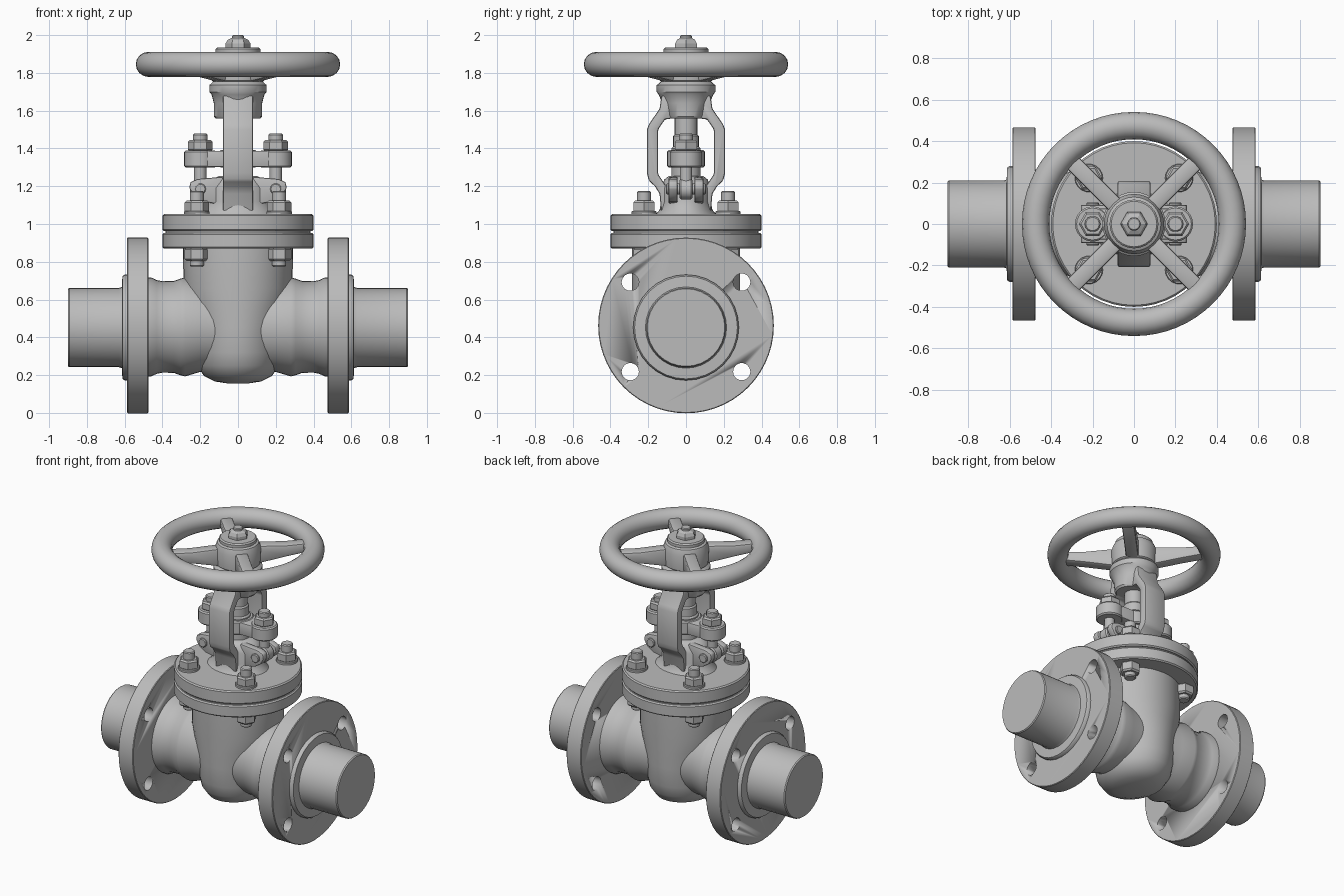
import bpy, bmesh
from math import cos, sin, pi, radians
from mathutils import Matrix, Vector

old = bpy.data.objects.get("Cube")
if old:
    bpy.data.objects.remove(old, do_unlink=True)

steel = bpy.data.materials.new("cast_grey")
steel.use_nodes = True
GREY = (0.5, 0.5, 0.5, 1)
steel.diffuse_color = GREY
steel.node_tree.nodes["Principled BSDF"].inputs["Base Color"].default_value = GREY

AXIS_Z = 0.455
SIDES = (-1, 1)
ALONG_X = Matrix(((0, 0, 1), (1, 0, 0), (0, 1, 0))).to_4x4()
ALONG_Y = Matrix(((1, 0, 0), (0, 0, 1), (0, -1, 0))).to_4x4()


def finish(name, bm, matrix=None, angle=35, bevel=0):
    """Turn a bmesh into a shaded object."""
    if matrix:
        bm.transform(matrix)
    bmesh.ops.recalc_face_normals(bm, faces=bm.faces)
    mesh = bpy.data.meshes.new(name)
    bm.to_mesh(mesh)
    bm.free()
    mesh.materials.append(steel)
    ob = bpy.data.objects.new(name, mesh)
    bpy.context.collection.objects.link(ob)
    bpy.ops.object.select_all(action='DESELECT')
    ob.select_set(True)
    bpy.context.view_layer.objects.active = ob
    if bevel:
        mod = ob.modifiers.new("soft_edges", 'BEVEL')
        mod.width, mod.segments = bevel, 2
        bpy.ops.object.modifier_apply(modifier=mod.name)
    bpy.ops.object.shade_smooth_by_angle(angle=radians(angle))
    return ob


def loft(name, rings, n=40, matrix=None, at=(0, 0, 0), turn=0, **kw):
    """Stack elliptical rings (rx, ry, h) and cap both ends; (r, h) is round."""
    bm = bmesh.new()
    loops = []
    for ring in rings:
        rx, ry, h = ring if len(ring) == 3 else (ring[0], ring[0], ring[1])
        loops.append([bm.verts.new((rx * cos(turn + 2 * pi * i / n),
                                    ry * sin(turn + 2 * pi * i / n), h)) for i in range(n)])
    for a, b in zip(loops, loops[1:]):
        for i in range(n):
            j = (i + 1) % n
            bm.faces.new((a[i], a[j], b[j], b[i]))
    bm.faces.new(loops[0])
    bm.faces.new(loops[-1])
    return finish(name, bm, Matrix.Translation(at) @ (matrix or Matrix()), **kw)


def prism(name, outline, half, matrix=None, **kw):
    """Extrude an outline drawn in (y, z) to +-half along x."""
    bm = bmesh.new()
    face = bm.faces.new([bm.verts.new((-half, y, z)) for y, z in outline])
    new = bmesh.ops.extrude_face_region(bm, geom=[face])["geom"]
    bmesh.ops.translate(bm, vec=(2 * half, 0, 0),
                        verts=[v for v in new if isinstance(v, bmesh.types.BMVert)])
    return finish(name, bm, matrix, **kw)


def disc(r, low, high, edge=0.008):
    """Profile of a round plate with slightly softened rims."""
    return [(r - edge, low), (r, low + edge), (r, high - edge), (r - edge, high)]


def nut(name, r, x, y, low, high, stud_low, stud_high):
    """Hexagon nut with a protruding stud."""
    loft(name + "_nut", disc(r, low, high, 0.01), n=6, at=(x, y, 0), angle=20)
    loft(name + "_stud", disc(r * 0.58, stud_low, stud_high, 0.006), n=14, at=(x, y, 0))


# Valve body, with the pipe run crossing it
loft("valve_body", [(0.05, 0.06, 0.155), (0.12, 0.14, 0.166), (0.18, 0.21, 0.195),
                    (0.215, 0.25, 0.25), (0.225, 0.27, 0.32), (0.235, 0.28, 0.45),
                    (0.265, 0.28, 0.56), (0.288, 0.285, 0.66), (0.292, 0.285, 0.88)], angle=50)
run = [(0.262, 0.485), (0.262, 0.46), (0.248, 0.43), (0.242, 0.4), (0.243, 0.34),
       (0.256, 0.305), (0.262, 0.28), (0.238, 0.2)]
loft("pipe_run", [(r, -x) for r, x in run] + [(r, x) for r, x in reversed(run)],
     matrix=ALONG_X, at=(0, 0, AXIS_Z), angle=50)

# End flanges with drilled bolt holes, raised faces and pipe stubs
for s in SIDES:
    flange = loft("end_flange", [(r, s * h) for r, h in disc(0.465, 0.475, 0.587, 0.004)],
                  n=56, matrix=ALONG_X, at=(0, 0, AXIS_Z + 0.008))
    for sy in SIDES:
        for sz in SIDES:
            drill = loft("bolt_hole_cutter", [(0.046, 0.4), (0.046, 0.7)], n=14,
                         matrix=Matrix.Scale(s, 4, Vector((1, 0, 0))) @ ALONG_X,
                         at=(0, sy * 0.295, AXIS_Z + sz * 0.237))
            drill.hide_render = True
            bpy.context.view_layer.objects.active = flange
            cut = flange.modifiers.new("bolt_hole", 'BOOLEAN')
            cut.object, cut.operation, cut.solver = drill, 'DIFFERENCE', 'EXACT'
            bpy.ops.object.modifier_apply(modifier=cut.name)
            bpy.data.objects.remove(drill, do_unlink=True)
    loft("pipe_stub", [(r, s * h) for r, h in
                       [(0.28, 0.57), (0.28, 0.6), (0.272, 0.612), (0.215, 0.615),
                        (0.21, 0.63), (0.21, 0.893), (0.205, 0.9)]],
         n=32, matrix=ALONG_X, at=(0, 0, AXIS_Z - 0.003))

# Bonnet joint: two plates with a gasket between them
loft("body_top_flange", disc(0.4, 0.87, 0.953), n=48)
loft("gasket", [(0.385, 0.945), (0.385, 0.97)], n=48)
loft("bonnet_flange", disc(0.4, 0.962, 1.052), n=48)
for sx in SIDES:
    for sy in SIDES:
        x, y = sx * 0.218, sy * 0.222
        loft("bonnet_washer", disc(0.068, 1.045, 1.068, 0.004), n=18, at=(x, y, 0))
        nut("bonnet_top", 0.064, x, y, 1.06, 1.125, 1.1, 1.175)
        nut("bonnet_bottom", 0.064, x, y, 0.805, 0.875, 0.775, 0.82)

# Bonnet neck, with a forked lug on each side holding an eye bolt
loft("bonnet_neck", [(0.21, 0.165, 1.045), (0.185, 0.14, 1.075), (0.165, 0.13, 1.12),
                     (0.165, 0.13, 1.19), (0.14, 0.115, 1.235), (0.1, 0.09, 1.255)], angle=50)
lug = [(0.08, 1.1), (0.19, 1.12), (0.235, 1.15), (0.258, 1.19), (0.252, 1.222),
       (0.215, 1.238), (0.08, 1.25)]
for s in SIDES:
    for sy in SIDES:
        prism("bonnet_lug", lug, 0.024,
              Matrix.Translation((0, sy * 0.068, 0)) @ Matrix.Rotation(-s * pi / 2, 4, 'Z'),
              bevel=0.008)
    loft("eye_pin", disc(0.03, -0.105, 0.105, 0.005), n=14, matrix=ALONG_Y, at=(s * 0.2, 0, 1.185))
    loft("eye_bolt_ring", disc(0.055, -0.035, 0.035), n=18, matrix=ALONG_Y, at=(s * 0.2, 0, 1.185))
    loft("eye_bolt", [(0.033, 1.2), (0.033, 1.35)], n=14, at=(s * 0.2, 0, 0))
    nut("gland", 0.066, s * 0.2, 0, 1.385, 1.445, 1.42, 1.478)
    loft("gland_end", disc(0.085, 1.3, 1.39), n=24, at=(s * 0.2, 0, 0))

# Packing gland around the stem
loft("gland_middle", disc(0.1, 1.3, 1.392), n=28)
prism("gland_bridge", [(-0.075, 1.303), (0.075, 1.303), (0.075, 1.387), (-0.075, 1.387)],
      0.2, bevel=0.006)
loft("gland_sleeve", [(0.078, 1.23), (0.078, 1.4), (0.068, 1.41), (0.068, 1.465),
                      (0.06, 1.475), (0.06, 1.57)], n=24)
loft("stem", disc(0.032, 1.2, 2.0, 0.005), n=16)

# Yoke: two bent arms rising to the bearing housing
arm = [(0.04, 1.05), (0.13, 1.05), (0.14, 1.16), (0.165, 1.2), (0.197, 1.23), (0.207, 1.27),
       (0.207, 1.5), (0.195, 1.53), (0.14, 1.61), (0.13, 1.68), (0.05, 1.68), (0.05, 1.56),
       (0.11, 1.555), (0.148, 1.5), (0.148, 1.265), (0.105, 1.2), (0.04, 1.2)]
for s in SIDES:
    prism("yoke_arm", arm, 0.08, Matrix.Scale(s, 4, Vector((0, 1, 0))), bevel=0.01)
loft("yoke_housing", [(0.118, 0.1, 1.558), (0.128, 0.11, 1.57), (0.128, 0.125, 1.64),
                      (0.14, 0.145, 1.685), (0.152, 0.155, 1.7), (0.152, 0.155, 1.735),
                      (0.125, 0.125, 1.76)], n=32)

# Handwheel: rim, hub, four diagonal spokes and the retaining nut
bm = bmesh.new()
major, tube, around, about = 0.475, 0.066, 64, 16
grid = [[bm.verts.new(((major + tube * cos(2 * pi * j / about)) * cos(2 * pi * i / around),
                       (major + tube * cos(2 * pi * j / about)) * sin(2 * pi * i / around),
                       1.845 + tube * sin(2 * pi * j / about)))
         for j in range(about)] for i in range(around)]
for i in range(around):
    a, b = grid[i], grid[(i + 1) % around]
    for j in range(about):
        k = (j + 1) % about
        bm.faces.new((a[j], b[j], b[k], a[k]))
finish("handwheel_rim", bm, angle=60)
loft("handwheel_hub", [(0.12, 1.745), (0.14, 1.76), (0.145, 1.86), (0.13, 1.9), (0.11, 1.912)], n=32)
spoke = [(0.05, 1.755), (0.14, 1.755), (0.3, 1.785), (0.46, 1.81), (0.46, 1.87),
         (0.3, 1.865), (0.05, 1.88)]
for q in range(4):
    prism("handwheel_spoke", spoke, 0.04, Matrix.Rotation(pi / 4 + q * pi / 2, 4, 'Z'), bevel=0.014)
loft("handwheel_washer", disc(0.118, 1.9, 1.935), n=24)
loft("handwheel_nut", [(0.066, 1.93), (0.066, 1.955), (0.055, 1.975), (0.035, 1.985)],
     n=6, angle=20)
